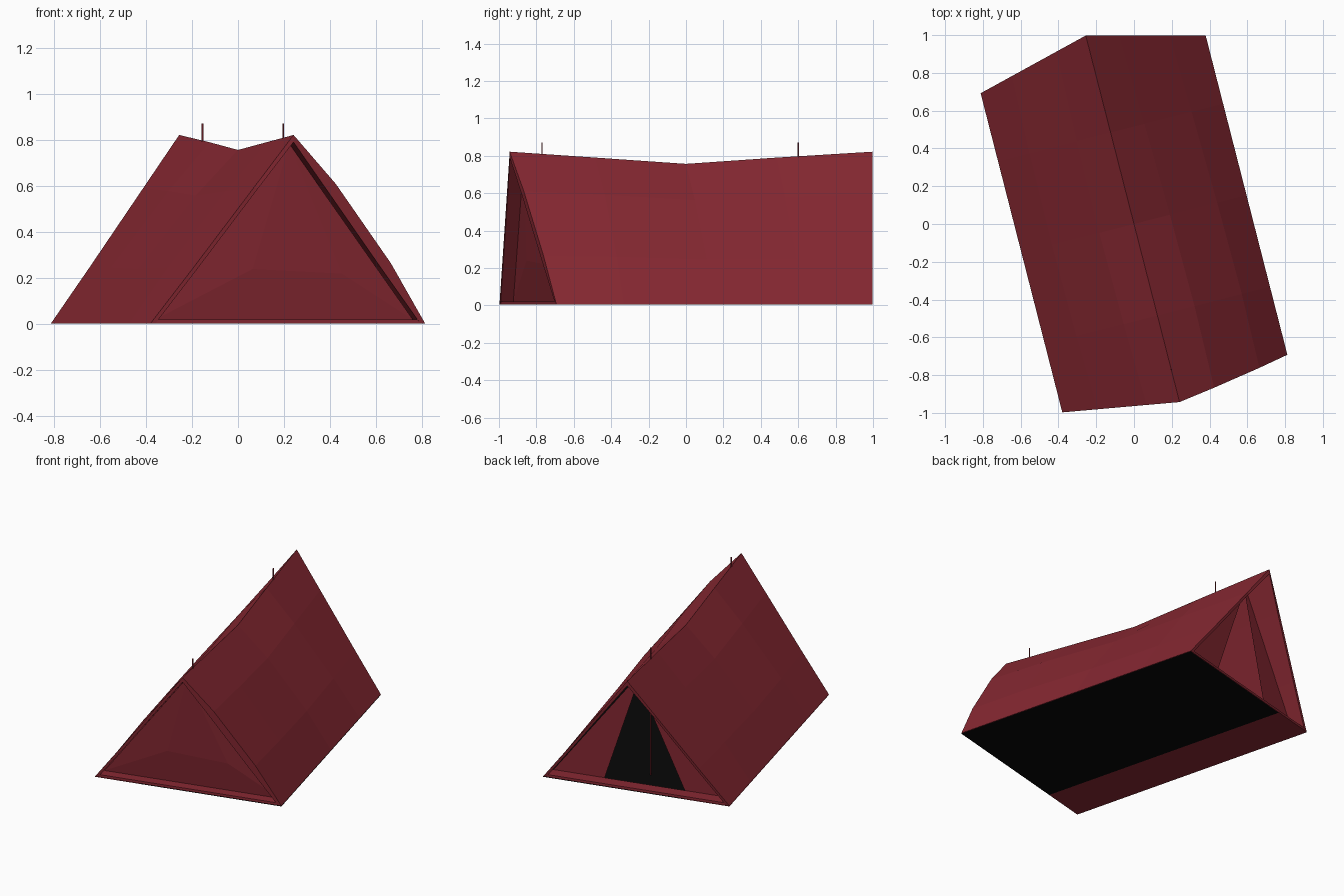
import bpy
import bmesh
from mathutils import Matrix, Vector
from math import atan2

cube = bpy.data.objects.get("Cube")
if cube:
    bpy.data.objects.remove(cube, do_unlink=True)


def make_material(name, colour):
    mat = bpy.data.materials.new(name)
    mat.use_nodes = True
    mat.diffuse_color = (*colour, 1)
    mat.node_tree.nodes["Principled BSDF"].inputs["Base Color"].default_value = (*colour, 1)
    return mat


red = make_material("red canvas", (0.25, 0.022, 0.033))
black = make_material("black groundsheet", (0.002, 0.002, 0.002))

# The whole tent is turned slightly about the vertical axis
TURN = Matrix.Rotation(atan2(0.43, 1.68), 4, "Z")
HALF_WIDTH, HALF_LENGTH = 0.615, 0.872
RIDGE_FRONT, RIDGE_BACK = -0.973, 1.03
RIM, LIFT = 0.022, 0.004


def finish(name, bm, mat):
    bmesh.ops.transform(bm, matrix=TURN, verts=bm.verts)
    mesh = bpy.data.meshes.new(name)
    bm.to_mesh(mesh)
    bm.free()
    mesh.materials.append(mat)
    obj = bpy.data.objects.new(name, mesh)
    bpy.context.collection.objects.link(obj)
    return obj


def polygons(name, points, faces, mat):
    bm = bmesh.new()
    verts = [bm.verts.new(p) for p in points]
    for face in faces:
        bm.faces.new([verts[i] for i in face])
    return finish(name, bm, mat)


def box(name, size, centre, mat):
    bm = bmesh.new()
    bmesh.ops.create_cube(bm, size=1)
    bmesh.ops.scale(bm, vec=size, verts=bm.verts)
    bmesh.ops.translate(bm, vec=centre, verts=bm.verts)
    return finish(name, bm, mat)


# Canvas: sagging ridge, gently billowing sides and a thin inner layer
heights = [0, 0.3, 0.72, 1]
profile = [(1, t) for t in heights] + [(-1, t) for t in heights[-2::-1]]
columns = [-HALF_LENGTH, -0.5, 0, 0.5, HALF_LENGTH]
ends = (0, len(columns) - 1)
billow = {1: [0.03, 0.038, 0.03, 0.015, 0], -1: [0, 0.015, 0.022, 0.015, 0]}


def canvas_point(col, side, t, inset):
    v = columns[col]
    ridge = 0.757 + 0.065 * abs(v) / 0.97
    if col in ends:
        v += ((RIDGE_BACK if col else RIDGE_FRONT) - v) * t
        ridge = 0.822
    u, z = HALF_WIDTH * (1 - t), ridge * t
    # The inner hem stays straight at both ends
    if 0 < t < 1 and not (inset and col in ends):
        u += 0.8 * billow[side][col]
        z += 0.6 * billow[side][col]
    if inset:
        u = max(0, u - inset)
        z -= 1.4 * inset if t == 1 else 0
    return Vector((side * u, v, max(z, LIFT)))


bm = bmesh.new()
layers = [[[bm.verts.new(canvas_point(c, s, t, inset)) for s, t in profile]
           for c in range(len(columns))] for inset in (0, RIM)]
outer, inner = layers
last = len(profile) - 1
for c in range(len(columns) - 1):
    for r in range(last):
        for grid in layers:
            bm.faces.new([grid[c][r], grid[c + 1][r], grid[c + 1][r + 1], grid[c][r + 1]])
    for r in (0, last):
        bm.faces.new([outer[c][r], inner[c][r], inner[c + 1][r], outer[c + 1][r]])
for c in ends:
    for r in range(last):
        bm.faces.new([outer[c][r], outer[c][r + 1], inner[c][r + 1], inner[c][r]])
bmesh.ops.recalc_face_normals(bm, faces=bm.faces)
finish("tent_canvas", bm, red)

# Recessed front wall, billowing slightly low down
base = 0.02
w = HALF_WIDTH * (1 - base / 0.822) - RIM
polygons("front_wall",
         [(-w, -0.805, base), (w, -0.805, base), (0, -0.895, 0.785),
          (-0.15, -0.842, 0.24), (0.25, -0.842, 0.22)],
         [(0, 1, 4, 3), (1, 2, 4), (2, 3, 4), (2, 0, 3)], red)

# Open back with a flap at each side of the doorway
for name, side, door in (("left_door_flap", 1, 0.24), ("right_door_flap", -1, -0.29)):
    polygons(name, [(side * w, 0.79, base), (door, 0.79, base), (0, 0.84, 0.735), (0, 0.84, 0.775)],
             [(0, 1, 2, 3)], red)

# Low sills closing the bottom of both ends
for name, start, stop in (("front_sill", -HALF_LENGTH, -0.805), ("back_sill", 0.79, HALF_LENGTH)):
    box(name, (2 * (w + RIM), stop - start, base - LIFT),
        (0, (start + stop) / 2, (base + LIFT) / 2), red)

# Groundsheet with a canvas strip along the right side
seam = -0.317
for name, a, b, mat in (("groundsheet", seam, HALF_WIDTH, black),
                        ("ground_strip", -HALF_WIDTH, seam, red)):
    polygons(name, [(a, -HALF_LENGTH, 0), (a, HALF_LENGTH, 0), (b, HALF_LENGTH, 0), (b, -HALF_LENGTH, 0)],
             [(0, 1, 2, 3)], mat)

# Slim poles poking through the ridge
for name, v in (("front_pole", -0.795), ("back_pole", 0.62)):
    box(name, (0.006, 0.006, 0.868), (0, v, 0.438), red)
